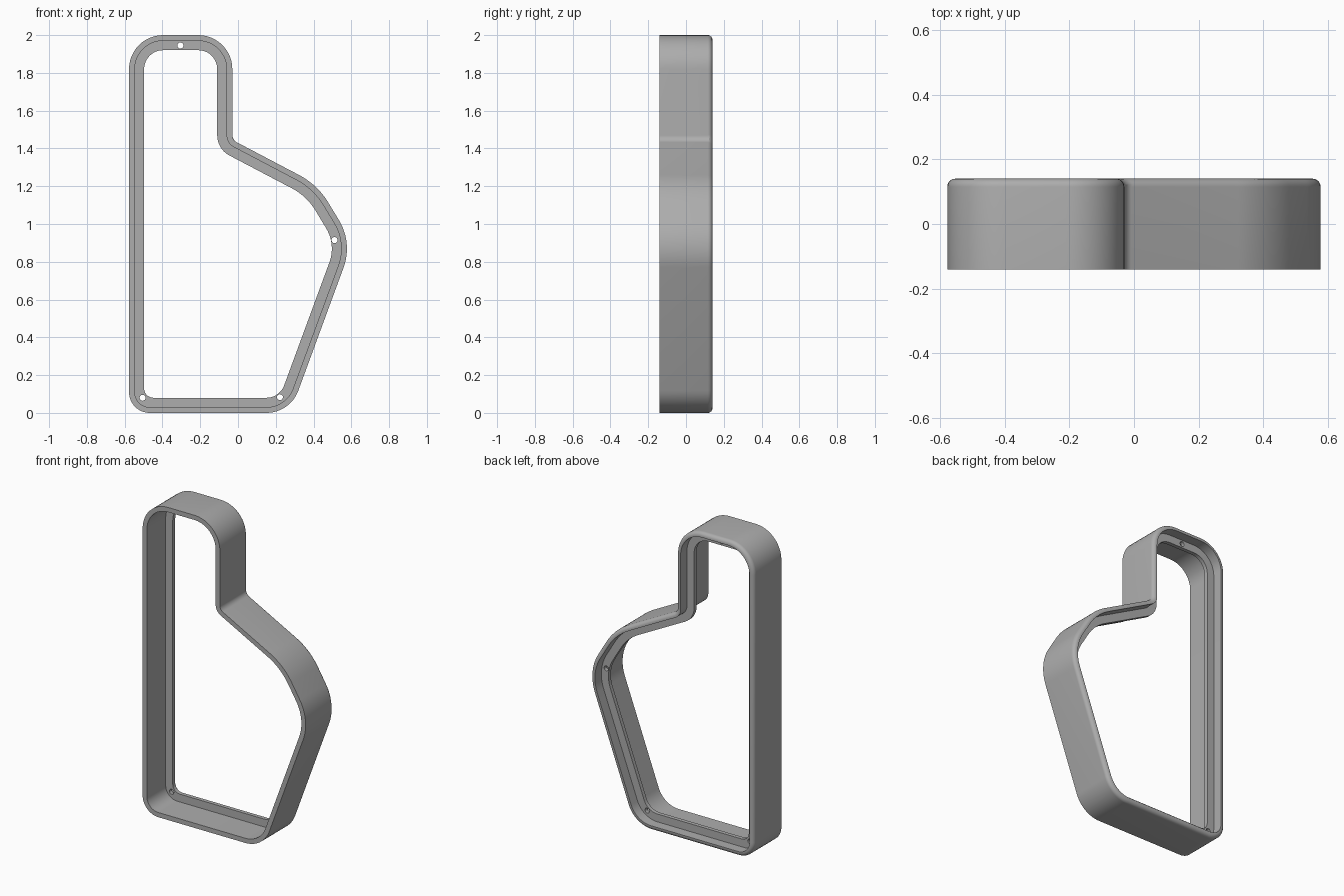
import bpy, bmesh, math
from mathutils import Vector

if "Cube" in bpy.data.objects:
    bpy.data.objects.remove(bpy.data.objects["Cube"], do_unlink=True)

grey = bpy.data.materials.new("plain_grey")
grey.use_nodes = True
colour = (0.42, 0.42, 0.42, 1)
grey.diffuse_color = colour
grey.node_tree.nodes["Principled BSDF"].inputs["Base Color"].default_value = colour

# Outline corners, counter-clockwise in the front plane: x, z, fillet radius
CORNERS = [(-0.577, 0, 0.11), (0.276, 0, 0.18), (0.607, 0.9, 0.29), (0.421, 1.208, 0.4),
           (-0.03, 1.445, 0.04), (-0.03, 2, 0.18), (-0.577, 2, 0.18)]
STEPS = 12


def outline(inset):
    """Rounded outline moved inward by inset, always with the same point count."""
    points = []
    for i, (x, z, radius) in enumerate(CORNERS):
        here = Vector((x, z))
        before = (here - Vector(CORNERS[i - 1][:2])).normalized()
        after = (Vector(CORNERS[(i + 1) % len(CORNERS)][:2]) - here).normalized()
        n1, n2 = Vector((-before.y, before.x)), Vector((-after.y, after.x))
        turn = math.atan2(before.x * after.y - before.y * after.x, before.dot(after))
        side = 1 if turn > 0 else -1
        r = max(radius - side * inset, 0.05 if inset else 0)
        mitre = (n1 + n2) / (1 + n1.dot(n2))
        centre = here + mitre * (inset + side * r)
        start = math.atan2(-side * n1.y, -side * n1.x)
        for k in range(STEPS + 1):
            a = start + turn * k / STEPS
            points.append(centre + r * Vector((math.cos(a), math.sin(a))))
    return points


# Wall cross-section: inset from the outline, depth
FRONT, BACK, WALL, LEDGE, ROUND = -0.14, 0.14, 0.03, 0.08, 0.025
section = [(0, FRONT)]
for k in range(7):
    a = k / 6 * math.pi / 2
    section.append((ROUND * (1 - math.cos(a)), BACK - ROUND * (1 - math.sin(a))))
section += [(WALL, BACK), (WALL, 0.075), (LEDGE, 0.075),
            (LEDGE, 0.05), (WALL, 0.05), (WALL, FRONT)]

# Sweep the section round the outline
bm = bmesh.new()
rings = [[bm.verts.new((p.x, y, p.y)) for p in outline(d)] for d, y in section]
for i, ring in enumerate(rings):
    other = rings[(i + 1) % len(rings)]
    for j in range(len(ring)):
        k = (j + 1) % len(ring)
        bm.faces.new((ring[j], ring[k], other[k], other[j]))
bmesh.ops.recalc_face_normals(bm, faces=bm.faces)
mesh = bpy.data.meshes.new("frame")
bm.to_mesh(mesh)
bm.free()
mesh.materials.append(grey)
frame = bpy.data.objects.new("frame", mesh)
bpy.context.collection.objects.link(frame)

# Screw holes through the ledge
cutters = []
for x, z in [(-0.505, 0.08), (0.222, 0.083), (0.511, 0.915), (-0.305, 1.945)]:
    bpy.ops.mesh.primitive_cylinder_add(vertices=16, radius=0.016, depth=0.06,
                                        location=(x, 0.0625, z), rotation=(math.pi / 2, 0, 0))
    cutter = bpy.context.object
    cutter.name = "hole_cutter"
    cutter.hide_render = True
    cutter.data.materials.append(grey)
    cutters.append(cutter)

bpy.ops.object.select_all(action="DESELECT")
bpy.context.view_layer.objects.active = frame
frame.select_set(True)
for cutter in cutters:
    cut = frame.modifiers.new("screw_hole", "BOOLEAN")
    cut.operation, cut.solver, cut.object = "DIFFERENCE", "EXACT", cutter
    bpy.ops.object.modifier_apply(modifier=cut.name)
for cutter in cutters:
    bpy.data.objects.remove(cutter, do_unlink=True)
bpy.ops.object.shade_smooth_by_angle(angle=math.radians(30))
